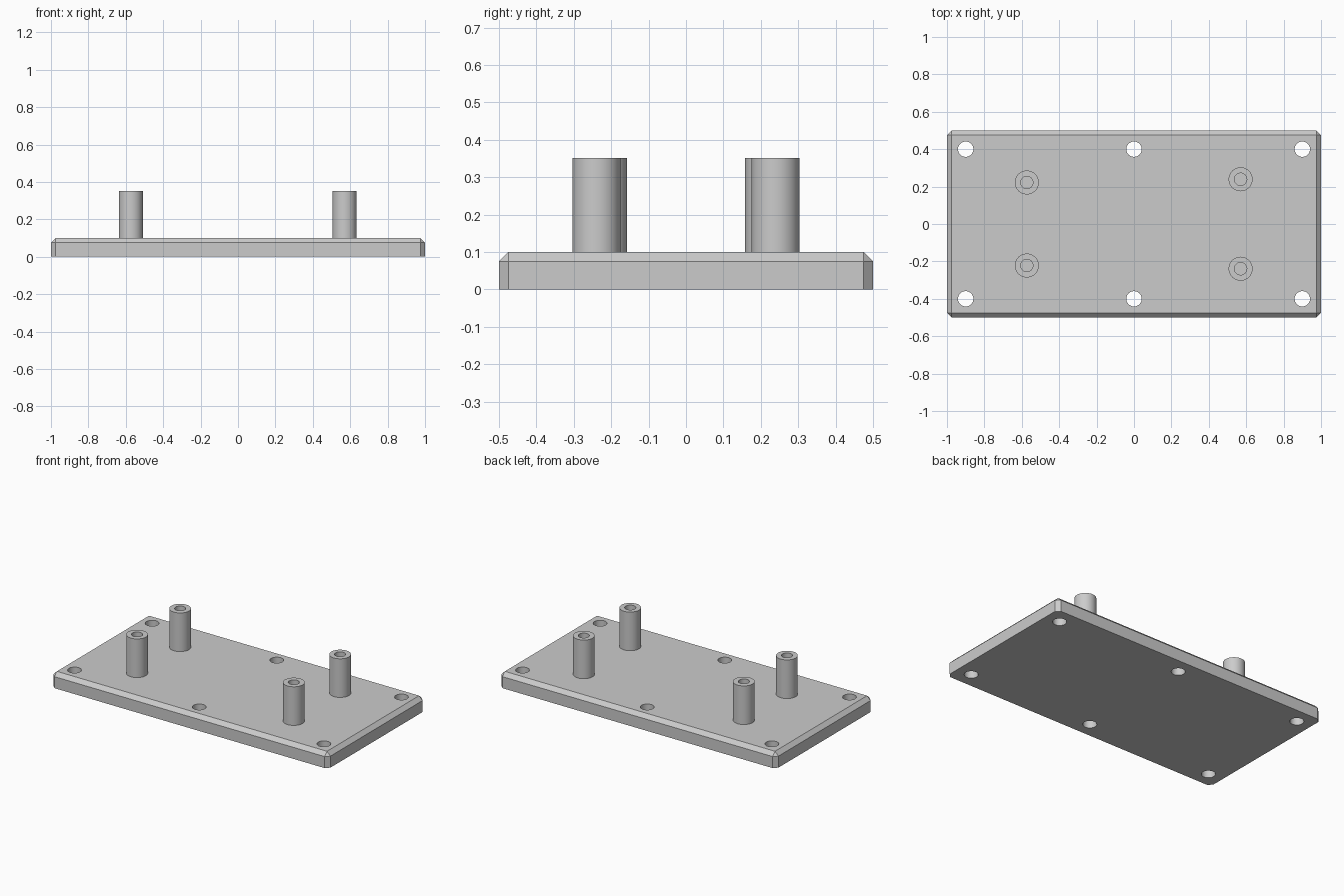
import bpy, bmesh, math
from mathutils import Matrix, Vector

cube = bpy.data.objects.get("Cube")
if cube:
    bpy.data.objects.remove(cube, do_unlink=True)

LENGTH, WIDTH, THICK, CHAMFER = 2.0, 1.0, 0.1, 0.025
HOLE_R, POST_R, BORE_R, POST_TOP = 0.041, 0.064, 0.033, 0.352
SIDES = 48

grey = bpy.data.materials.new("light_grey")
grey.use_nodes = True
grey.diffuse_color = (0.6, 0.6, 0.6, 1)
grey.node_tree.nodes["Principled BSDF"].inputs["Base Color"].default_value = (0.6, 0.6, 0.6, 1)


def finish(bm, name):
    bmesh.ops.recalc_face_normals(bm, faces=bm.faces)
    mesh = bpy.data.meshes.new(name)
    bm.to_mesh(mesh)
    bm.free()
    mesh.materials.append(grey)
    obj = bpy.data.objects.new(name, mesh)
    bpy.context.collection.objects.link(obj)
    return obj


def activate(obj):
    bpy.ops.object.select_all(action='DESELECT')
    obj.select_set(True)
    bpy.context.view_layer.objects.active = obj


def smooth(obj):
    activate(obj)
    bpy.ops.object.shade_smooth_by_angle(angle=math.radians(30))


# Base plate: upright corners and top rim chamfered, bottom edge left sharp
bm = bmesh.new()
bmesh.ops.create_cube(bm, size=1, matrix=Matrix.Translation((0, 0, THICK / 2))
                      @ Matrix.Diagonal((LENGTH, WIDTH, THICK, 1)))
rim = [e for e in bm.edges if any(v.co.z > THICK / 2 for v in e.verts)]
bmesh.ops.bevel(bm, geom=rim, offset=CHAMFER, segments=1, affect='EDGES')
plate = finish(bm, "base_plate")

# Six through holes along the long edges
bm = bmesh.new()
for x in (-0.9, 0, 0.9):
    for y in (-0.4, 0.4):
        bmesh.ops.create_cone(bm, cap_ends=True, segments=SIDES, radius1=HOLE_R,
                              radius2=HOLE_R, depth=4 * THICK,
                              matrix=Matrix.Translation((x, y, THICK / 2)))
cutter = finish(bm, "hole_cutter")
cutter.hide_render = True
cut = plate.modifiers.new("mounting_holes", 'BOOLEAN')
cut.operation = 'DIFFERENCE'
cut.solver = 'EXACT'
cut.object = cutter
activate(plate)
bpy.ops.object.modifier_apply(modifier=cut.name)
bpy.data.objects.remove(cutter, do_unlink=True)
smooth(plate)


# Hollow standoff posts, turned from a profile
def post(name, x, y):
    bm = bmesh.new()
    profile = [(POST_R, THICK), (POST_R, POST_TOP), (BORE_R, POST_TOP),
               (BORE_R, THICK + 0.001), (0, THICK + 0.001)]
    verts = [bm.verts.new((r, 0, z)) for r, z in profile]
    edges = [bm.edges.new(pair) for pair in zip(verts, verts[1:])]
    bmesh.ops.spin(bm, geom=verts + edges, cent=(0, 0, 0), axis=(0, 0, 1),
                   angle=math.tau, steps=SIDES)
    bmesh.ops.remove_doubles(bm, verts=bm.verts, dist=0.0001)
    bmesh.ops.translate(bm, verts=bm.verts, vec=Vector((x, y, 0)))
    # Outward normals follow from the open bottom being closed with a cap
    bmesh.ops.holes_fill(bm, edges=[e for e in bm.edges if e.is_boundary], sides=0)
    smooth(finish(bm, name))


for side, x, y in (("right", -0.573, 0.222), ("left", 0.57, 0.239)):
    post("front_" + side + "_post", x, -y)
    post("back_" + side + "_post", x, y)
